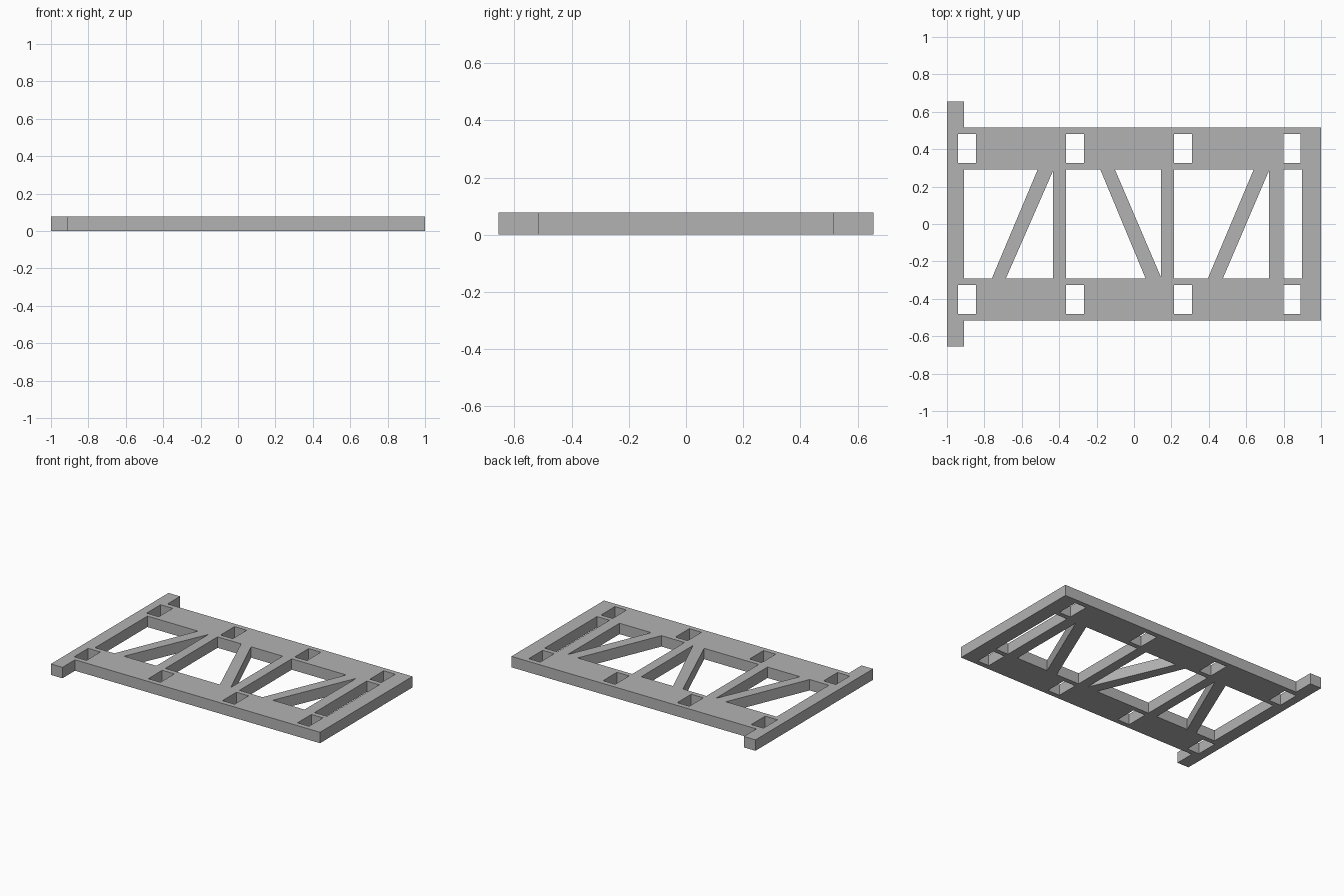
import bpy, bmesh

if "Cube" in bpy.data.objects:
    bpy.data.objects.remove(bpy.data.objects["Cube"])

T = 0.077          # plate thickness
Y = 0.291          # half height of the truss openings

grey = bpy.data.materials.new("mid grey")
grey.diffuse_color = (0.45, 0.45, 0.45, 1)
grey.use_nodes = True
grey.node_tree.nodes["Principled BSDF"].inputs["Base Color"].default_value = grey.diffuse_color


def rect(x0, x1, y0, y1):
    return [(x0, y0), (x1, y0), (x1, y1), (x0, y1)]


# outer outline with a tab at both ends of the left edge
half = [(1, 0.515), (-0.91, 0.515), (-0.91, 0.655), (-1, 0.655)]
loops = [half + [(x, -y) for x, y in reversed(half)]]

# openings either side of each diagonal brace
loops += [
    [(-0.91, -Y), (-0.76, -Y), (-0.515, Y), (-0.91, Y)],
    [(-0.685, -Y), (-0.432, -Y), (-0.432, Y - 0.005)],
    [(-0.363, -Y), (0.062, -Y), (-0.18, Y), (-0.363, Y)],
    [(0.145, Y), (-0.102, Y), (0.145, -Y + 0.005)],
    [(0.215, -Y), (0.395, -Y), (0.64, Y), (0.215, Y)],
    [(0.475, -Y), (0.722, -Y), (0.722, Y - 0.005)],
    rect(0.80, 0.898, -Y, Y),
]

# rows of small square slots along both rails
for x0, x1 in ((-0.94, -0.845), (-0.363, -0.268), (0.215, 0.31), (0.80, 0.89)):
    loops += [rect(x0, x1, 0.325, 0.48), rect(x0, x1, -0.48, -0.325)]

# fill the flat profile, then extrude it to a solid panel
bm = bmesh.new()
for pts in loops:
    vs = [bm.verts.new((x, y, 0)) for x, y in pts]
    for a, b in zip(vs, vs[1:] + vs[:1]):
        bm.edges.new((a, b))
bmesh.ops.triangle_fill(bm, edges=bm.edges[:], use_beauty=True, normal=(0, 0, 1))
ext = bmesh.ops.extrude_face_region(bm, geom=bm.faces[:], use_keep_orig=True)
bmesh.ops.translate(bm, vec=(0, 0, T),
                    verts=[g for g in ext["geom"] if isinstance(g, bmesh.types.BMVert)])
bmesh.ops.recalc_face_normals(bm, faces=bm.faces[:])
bmesh.ops.dissolve_limit(bm, angle_limit=0.01, verts=bm.verts[:], edges=bm.edges[:])

mesh = bpy.data.meshes.new("truss_panel")
bm.to_mesh(mesh)
bm.free()
mesh.materials.append(grey)
panel = bpy.data.objects.new("truss_panel", mesh)
bpy.context.collection.objects.link(panel)
